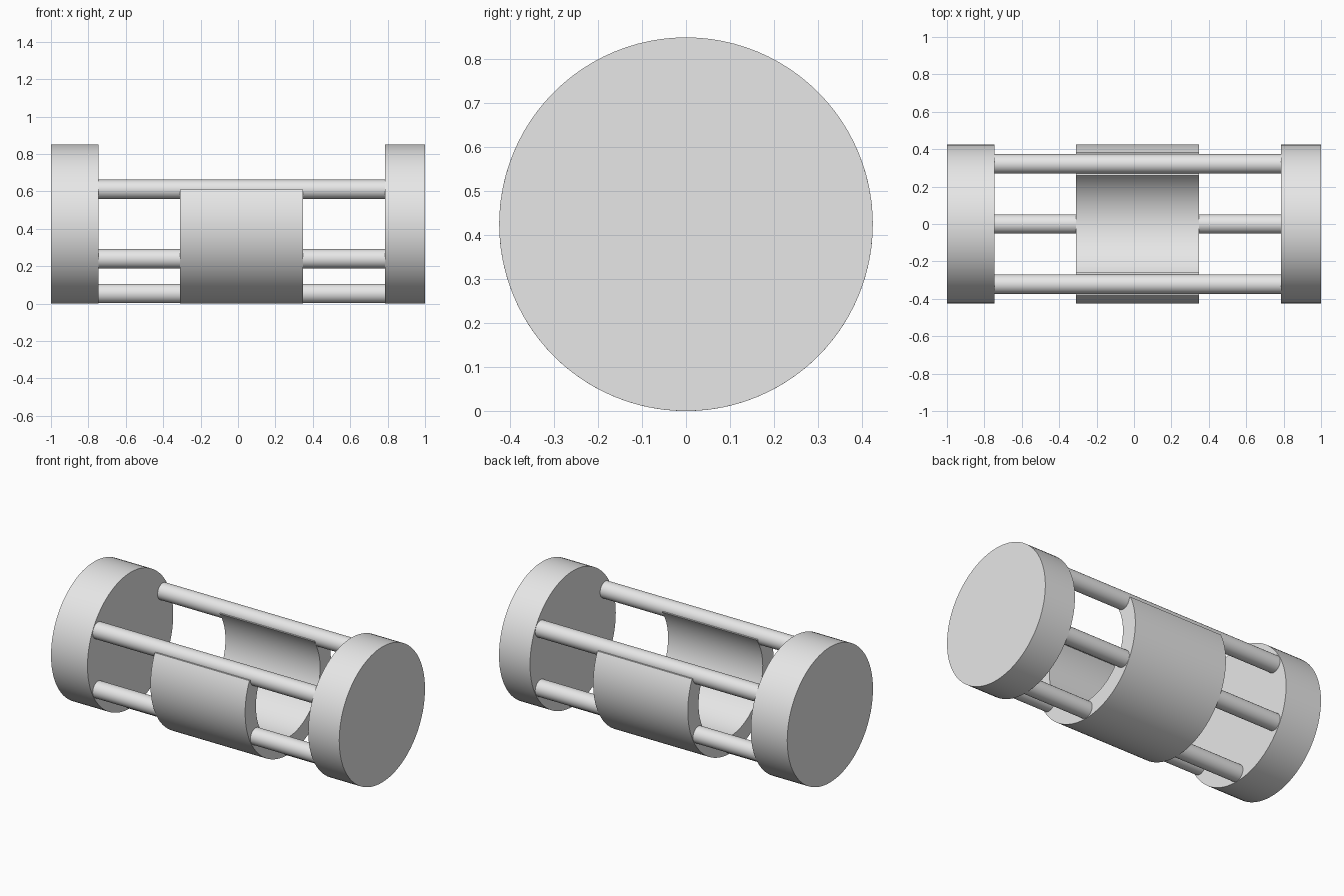
import bpy, bmesh, math

cube = bpy.data.objects.get("Cube")
if cube:
    bpy.data.objects.remove(cube, do_unlink=True)

R = 0.425            # outer radius of discs and cradle
INNER = 0.318        # inner radius of the cradle
ROD_RING = 0.371     # distance of the rods from the axis
ROD_R = 0.052
CUT = 0.185          # height of the cradle rim above the axis

grey = bpy.data.materials.new("light_grey")
grey.diffuse_color = (0.8, 0.8, 0.8, 1)
grey.use_nodes = True
grey.node_tree.nodes["Principled BSDF"].inputs["Base Color"].default_value = (0.8, 0.8, 0.8, 1)


def finish(obj):
    obj.data.materials.clear()
    obj.data.materials.append(grey)
    bpy.ops.object.select_all(action='DESELECT')
    obj.select_set(True)
    bpy.context.view_layer.objects.active = obj
    bpy.ops.object.shade_smooth_by_angle(angle=math.radians(30))


def cylinder_x(name, x0, x1, y, z, radius, sides):
    """Cylinder lying along x."""
    bpy.ops.mesh.primitive_cylinder_add(
        vertices=sides, radius=radius, depth=x1 - x0,
        location=((x0 + x1) / 2, y, z), rotation=(0, math.pi / 2, 0))
    obj = bpy.context.object
    obj.name = name
    finish(obj)


def cradle(name, x0, x1, steps=72):
    """Thick open-topped trough: a tube cut off level at the rim."""
    def arc(radius):
        a = math.asin(CUT / radius)
        sweep = math.pi + 2 * a
        return [(radius * math.cos(a - sweep * i / steps),
                 R + radius * math.sin(a - sweep * i / steps)) for i in range(steps + 1)]

    bm = bmesh.new()
    outer, inner = ([bm.verts.new((x0, y, z)) for y, z in arc(r)] for r in (R, INNER))
    for i in range(steps):
        bm.faces.new((outer[i], outer[i + 1], inner[i + 1], inner[i]))
    new = bmesh.ops.extrude_face_region(bm, geom=bm.faces[:])["geom"]
    bmesh.ops.translate(bm, vec=(x1 - x0, 0, 0),
                        verts=[v for v in new if isinstance(v, bmesh.types.BMVert)])
    # keep the start cap as well, so the solid is closed
    if any(e.is_boundary for e in bm.edges):
        bmesh.ops.holes_fill(bm, edges=[e for e in bm.edges if e.is_boundary], sides=0)
    bmesh.ops.recalc_face_normals(bm, faces=bm.faces[:])
    mesh = bpy.data.meshes.new(name)
    bm.to_mesh(mesh)
    bm.free()
    obj = bpy.data.objects.new(name, mesh)
    bpy.context.collection.objects.link(obj)
    finish(obj)


# End discs
cylinder_x("right_end_disc", -1.0, -0.747, 0, R, R, 96)
cylinder_x("left_end_disc", 0.785, 1.0, 0, R, R, 96)

# Central cradle
cradle("centre_cradle", -0.31, 0.347)

# Five rods on a hexagon, with the top place left open
for i, deg in enumerate((30, -30, -90, -150, 150)):
    a = math.radians(deg)
    cylinder_x(f"rod_{i + 1}", -0.76, 0.80, ROD_RING * math.cos(a),
               R + ROD_RING * math.sin(a), ROD_R, 40)
